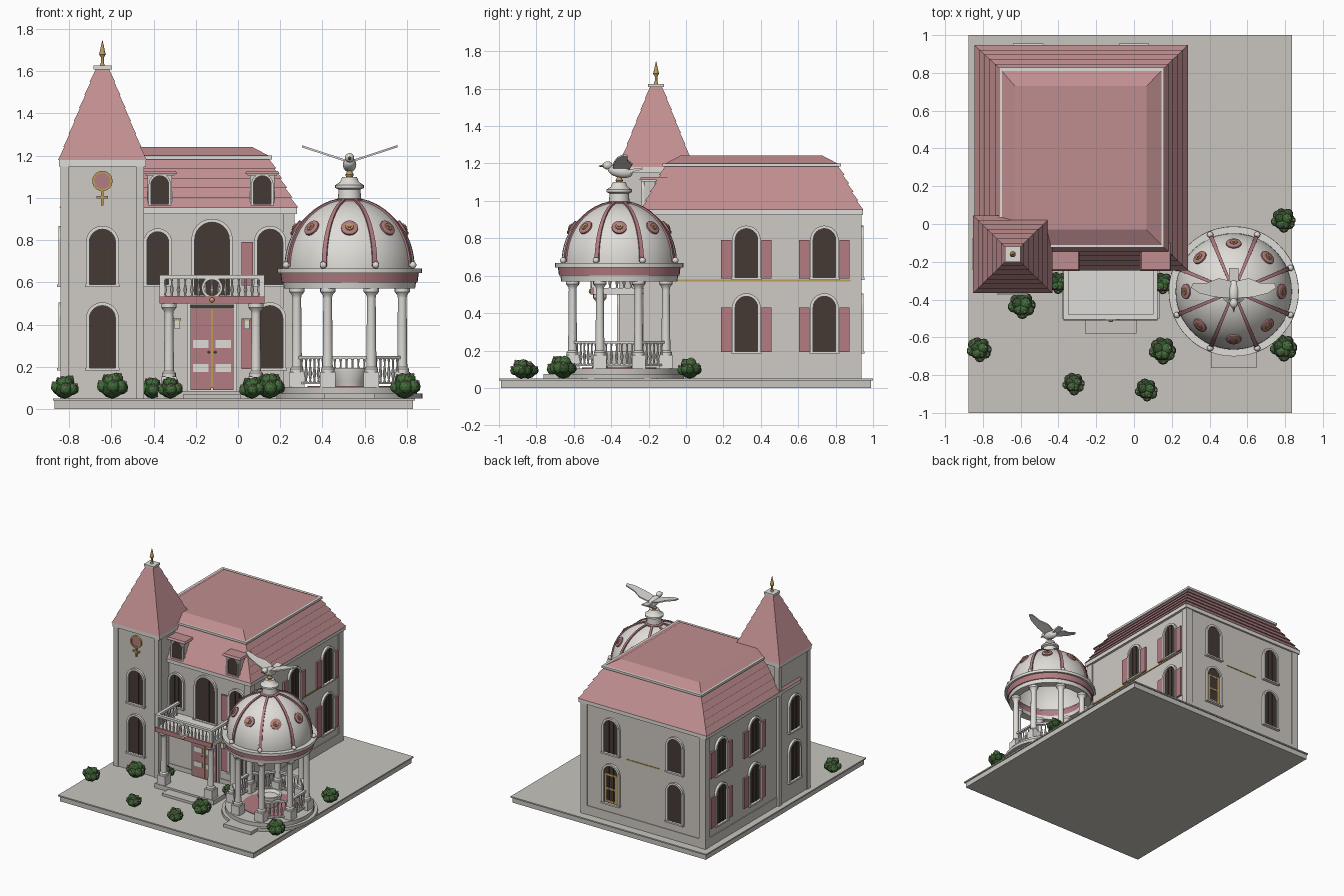
import bpy, bmesh, random
from math import sin, cos, pi, radians
from mathutils import Matrix, Vector

if "Cube" in bpy.data.objects:
    bpy.data.objects.remove(bpy.data.objects["Cube"])
random.seed(4)

COLORS = {"wall_stone": (.62, .59, .55), "white_trim": (.74, .72, .68), "roof_pink": (.53, .27, .28),
          "rose_paint": (.45, .2, .22), "dark_glass": (.06, .042, .033), "gold": (.5, .33, .1),
          "leaf_green": (.055, .15, .04), "leaf_dark": (.035, .09, .028),
          "blossom": (.62, .3, .36), "paving": (.58, .56, .52)}
SLOT = {n: i for i, n in enumerate(COLORS)}
MATS = []
for n, c in COLORS.items():
    m = bpy.data.materials.new(n)
    m.use_nodes = True
    m.diffuse_color = (*c, 1)
    m.node_tree.nodes["Principled BSDF"].inputs["Base Color"].default_value = (*c, 1)
    MATS.append(m)

T = Matrix.Translation
def R(deg, axis="Z"):
    return Matrix.Rotation(radians(deg), 4, axis)


class Part:
    """One named object collecting simple solids."""
    def __init__(self, name):
        self.name, self.bm = name, bmesh.new()

    def paint(self, verts, mat, m=None):
        if m is not None:
            bmesh.ops.transform(self.bm, matrix=m, verts=verts)
        for f in {f for v in verts for f in v.link_faces}:
            f.material_index = SLOT[mat]

    def box(self, mat, x, y, z, m=None):
        self.frustum(mat, (x[0], x[1], y[0], y[1], z[0]), (x[0], x[1], y[0], y[1], z[1]), m)

    def frustum(self, mat, lo, hi, m=None):
        rings = [[self.bm.verts.new((x, y, z)) for x, y in ((a, c), (b, c), (b, d), (a, d))]
                 for a, b, c, d, z in (lo, hi)]
        self.skin(rings, True)
        self.paint(rings[0] + rings[1], mat, m)

    def skin(self, rings, cap):
        n = len(rings[0])
        for p, q in zip(rings, rings[1:]):
            for i in range(n):
                self.bm.faces.new((p[i], p[(i + 1) % n], q[(i + 1) % n], q[i]))
        if cap:
            self.bm.faces.new(rings[0][::-1])
            self.bm.faces.new(rings[-1])

    def lathe(self, mat, profile, m=None, seg=12, cap=True):
        rings = [[self.bm.verts.new((r * cos(2 * pi * i / seg), r * sin(2 * pi * i / seg), z))
                  for i in range(seg)] for r, z in profile]
        self.skin(rings, cap)
        self.paint([v for r in rings for v in r], mat, m)

    def prism(self, mat, outline, y0, y1, m=None):
        rings = [[self.bm.verts.new((x, y, z)) for x, z in outline] for y in (y0, y1)]
        self.skin(rings, True)
        self.paint(rings[0] + rings[1], mat, m)

    def frame(self, mat, outer, inner, y0, y1, m=None):
        rings = [[self.bm.verts.new((x, y, z)) for x, z in o]
                 for o, y in ((outer, y0), (outer, y1), (inner, y1), (inner, y0))]
        self.skin(rings, False)
        self.paint([v for r in rings for v in r], mat, m)

    def ball(self, mat, m, sub=2):
        self.paint(bmesh.ops.create_icosphere(self.bm, subdivisions=sub, radius=1, matrix=m)["verts"], mat)

    def finish(self, smooth=False):
        bmesh.ops.remove_doubles(self.bm, verts=self.bm.verts, dist=.00005)
        bmesh.ops.recalc_face_normals(self.bm, faces=self.bm.faces)
        me = bpy.data.meshes.new(self.name)
        self.bm.to_mesh(me)
        self.bm.free()
        for m in MATS:
            me.materials.append(m)
        ob = bpy.data.objects.new(self.name, me)
        bpy.context.collection.objects.link(ob)
        if smooth:
            bpy.ops.object.select_all(action="DESELECT")
            ob.select_set(True)
            bpy.context.view_layer.objects.active = ob
            bpy.ops.object.shade_smooth_by_angle(angle=radians(35))


def scale(x, y, z):
    return Matrix.Diagonal((x, y, z, 1))

def arch(w, z0, z1, n=12):
    return [(-w, z0), (w, z0)] + [(w * cos(pi * i / n), z1 - w + w * sin(pi * i / n)) for i in range(n + 1)]

def lerp(a, b, t):
    return [p + (q - p) * t for p, q in zip(a, b)]

def courses(part, lo, hi, n, lip):
    """Overlapping rows of roofing between two rectangles (x0, x1, y0, y1, z)."""
    for i in range(n):
        a, b = lerp(lo, hi, i / n), lerp(lo, hi, (i + 1) / n)
        part.frustum("roof_pink", a, (b[0] + lip, b[1] - lip, b[2] + lip, b[3] - lip, b[4]))

BALUSTER = [(.007, 0), (.004, .1), (.009, .35), (.004, .7), (.004, .85), (.007, 1)]
def baluster(part, x, y, z, h):
    part.lathe("white_trim", [(r, k * h) for r, k in BALUSTER], T((x, y, z)), 8)

def column(part, x, y, z0, z1, r, m=None):
    w = r * 1.5
    part.box("white_trim", (x - w, x + w), (y - w, y + w), (z0, z0 + .07))
    part.lathe("white_trim", [(r * 1.35, z0 + .07), (r * 1.35, z0 + .085), (r, z0 + .095), (r * .85, z1 - .05),
                              (r * .95, z1 - .035), (r * 1.5, z1 - .02), (r * 1.5, z1)], T((x, y, 0)), 16)

# Ground slab
p = Part("ground_slab")
p.box("paving", (-.868, .828), (-.99, .99), (0, .04))
p.box("paving", (-.877, .837), (-1, 1), (.04, .05))
p.finish()

# House walls with plinth, corner strips and eaves
p = Part("house_walls")
p.box("wall_stone", (-.82, .26), (-.22, .93), (.05, .95))
p.box("wall_stone", (-.825, .265), (-.225, .935), (.05, .12))
for x in (-.8, .24):
    for y in (-.2, .91):
        p.box("wall_stone", (x - .028, x + .028), (y - .028, y + .028), (.05, .94))
p.box("white_trim", (-.84, .28), (-.24, .945), (.925, .955))
p.box("gold", (.26, .266), (-.2, .88), (.57, .579))
p.box("gold", (-.42, -.13), (.93, .934), (.57, .579))
p.finish()

# Mansard roof and shallow hipped top
p = Part("house_roof")
courses(p, (-.845, .285, -.245, .947, .955), (-.71, .156, -.12, .823, 1.185), 5, .01)
p.box("white_trim", (-.715, .16), (-.125, .828), (1.183, 1.2))
p.frustum("roof_pink", (-.7, .145, -.11, .81, 1.2), (-.63, .066, -.03, .73, 1.242))
p.finish()

# Tower
tx, ty = -.642, -.16
p = Part("tower_walls")
p.box("wall_stone", (tx - .19, tx + .19), (ty - .19, ty + .19), (.05, 1.15))
for sx in (-1, 1):
    for sy in (-1, 1):
        x, y = tx + sx * .178, ty + sy * .178
        p.box("wall_stone", (x - .02, x + .02), (y - .02, y + .02), (.05, 1.15))
p.box("white_trim", (tx - .206, tx + .206), (ty - .2, ty + .2), (1.148, 1.18))
p.finish()
p = Part("tower_roof")
courses(p, (tx - .21, tx + .21, ty - .205, ty + .205, 1.18), (tx - .036, tx + .036, ty - .036, ty + .036, 1.61), 7, .005)
p.box("white_trim", (tx - .042, tx + .042), (ty - .042, ty + .042), (1.608, 1.626))
p.finish()
p = Part("tower_finial")
p.lathe("gold", [(.012, 1.625), (.007, 1.64), (.007, 1.665), (.016, 1.68), (.012, 1.695), (.001, 1.746)], T((tx, ty, 0)))
p.finish(True)

# Ring and cross emblem on the tower front
p = Part("tower_emblem")
m = T((tx, ty - .19, 1.08)) @ R(90, "X")
p.lathe("gold", [(.048, 0), (.048, .015), (.037, .015), (.037, 0)], m, 24)
p.lathe("rose_paint", [(.038, 0), (.038, .008)], m, 24)
p.box("gold", (tx - .006, tx + .006), (ty - .204, ty - .19), (.965, 1.035))
p.box("gold", (tx - .027, tx + .027), (ty - .204, ty - .19), (.998, 1.01))
p.finish()


def window(part, x, y, face, w, z0, z1, shutters=()):
    m = T((x, y, 0)) @ R(face)
    part.prism("dark_glass", arch(w, z0, z1), -.006, .01, m)
    part.frame("white_trim", arch(w + .016, z0 - .008, z1 + .016), arch(w, z0, z1), .005, -.018, m)
    part.box("white_trim", (-w - .02, w + .02), (-.025, 0), (z0 - .012, z0), m)
    for k in (-.33, .33):
        part.box("dark_glass", (k * w - .003, k * w + .003), (-.01, 0), (z0, z1 - w * .1), m)
    for s in shutters:
        c = s * (w + .048)
        part.box("rose_paint", (c - .027, c + .027), (-.014, 0), (z0 - .004, z1 - w), m)

LOWER, UPPER = (.195, .49), (.59, .852)
p = Part("windows")
for z in (LOWER, UPPER):
    for y in (.323, .74):
        window(p, .26, y, 90, .06, *z, (-1, 1))
        window(p, -.82, y, -90, .06, *z, (-1, 1))
    for x in (-.56, 0):
        window(p, x, .93, 180, .06, *z)
    window(p, tx, ty - .19, 0, .062, *z)
    window(p, tx - .19, ty, -90, .062, *z)
    window(p, .152, -.22, 0, .06, *z, (-1,))
window(p, -.38, -.22, 0, .052, .59, .84)
window(p, -.123, -.22, 0, .082, .54, .885)
# Gilded lower window at the back
for x in (-.045, .045):
    p.box("gold", (x - .008, x + .008), (.93, .94), (.2, .42))
for z in (.2, .3, .41):
    p.box("gold", (-.05, .05), (.93, .94), (z, z + .015))
p.finish()

# Dormers
p = Part("dormers")
for x in (-.37, .115):
    p.box("wall_stone", (x - .058, x + .058), (-.225, -.1), (.955, 1.11))
    p.prism("dark_glass", arch(.042, .97, 1.105), -.23, -.2, T((x, 0, 0)))
    p.frame("white_trim", arch(.053, .96, 1.115), arch(.042, .97, 1.105), -.22, -.238, T((x, 0, 0)))
    p.box("white_trim", (x - .07, x + .07), (-.24, -.1), (1.105, 1.113))
    p.frustum("roof_pink", (x - .082, x + .082, -.25, -.1, 1.113), (x - .075, x + .075, -.24, -.1, 1.127))
p.finish()

# Entrance porch, door and lamps
dx = -.123
p = Part("porch")
p.box("paving", (-.38, .135), (-.5, -.22), (.05, .085))
p.box("paving", (dx - .137, dx + .137), (-.58, -.5), (.05, .07))
p.box("white_trim", (-.365, .118), (-.495, -.22), (.5, .535))
p.box("rose_paint", (-.372, .125), (-.51, -.493), (.5, .536))
p.ball("gold", T((dx, -.512, .517)) @ scale(.012, .008, .012))
for x in (-.327, .085):
    column(p, x, -.46, .085, .5, .024)
p.finish(True)
p = Part("front_door")
p.box("white_trim", (dx - .118, dx + .118), (-.235, -.22), (.085, .5))
p.box("dark_glass", (dx - .104, dx + .104), (-.238, -.22), (.478, .495))
p.box("gold", (dx - .004, dx + .004), (-.25, -.22), (.1, .48))
for s in (-1, 1):
    c = dx + s * .053
    p.box("rose_paint", (c - .049, c + .049), (-.245, -.22), (.09, .476))
    for z in (.175, .29):
        p.box("white_trim", (c - .037, c + .037), (-.249, -.24), (z, z + .038))
    p.ball("gold", T((dx + s * .015, -.253, .27)) @ scale(.006, .006, .006))
    lx = dx + s * .165
    p.box("white_trim", (lx - .013, lx + .013), (-.26, -.235), (.38, .42))
    p.box("gold", (lx - .017, lx + .017), (-.265, -.22), (.42, .43))
p.finish()
p = Part("balcony_railing")
p.box("white_trim", (-.372, .125), (-.505, -.48), (.617, .635))
for i in range(15):
    baluster(p, -.345 + i * .0317, -.492, .535, .083)
for x in (-.36, .113):
    p.box("white_trim", (x - .012, x + .012), (-.5, -.22), (.617, .635))
    p.box("white_trim", (x - .012, x + .012), (-.504, -.48), (.535, .635))
    for i in range(6):
        baluster(p, x, -.445 + i * .038, .535, .083)
p.lathe("white_trim", [(.05, 0), (.05, .012), (.038, .012), (.038, 0), (.05, 0)],
        T((dx, -.498, .575)) @ R(90, "X"), 20, False)
p.finish(True)

# Round pavilion
G = T((.528, -.357, 0))
p = Part("pavilion_floor")
p.lathe("paving", [(.345, .05), (.345, .075), (.32, .075), (.32, .105)], G, 48)
p.box("paving", (-.12, .12), (-.405, -.3), (.05, .075), G)
p.lathe("rose_paint", [(.2, .1), (.2, .109)], G, 32)
p.lathe("white_trim", [(.065, .105), (.07, .13), (.088, .18), (.088, .195), (.074, .195), (.06, .175)], G, 24)
p.finish(True)
p = Part("pavilion_columns")
for k in range(8):
    a = radians(22.5 + 45 * k)
    column(p, .528 + .27 * cos(a), -.357 + .27 * sin(a), .105, .575, .024)
p.finish(True)
p = Part("pavilion_railing")
for k in range(8):
    if k == 6:
        continue
    m = G @ R(45 * k)
    for z in ((.118, .128), (.238, .252)):
        p.box("white_trim", (.238, .26), (-.1, .1), z, m)
    for i in range(6):
        v = m @ Vector((.249, -.07 + i * .028, 0))
        baluster(p, v.x, v.y, .128, .11)
p.finish(True)
p = Part("pavilion_ring")
p.lathe("white_trim", [(.25, .57), (.31, .57), (.315, .6), (.25, .6), (.25, .57)], G, 48, False)
p.lathe("rose_paint", [(.25, .6), (.322, .6), (.328, .645), (.25, .645), (.25, .6)], G, 48, False)
p.lathe("white_trim", [(.27, .645), (.344, .645), (.344, .667), (.27, .667), (.27, .645)], G, 48, False)
p.finish(True)
p = Part("pavilion_dome")
shell = [(.308 * cos(radians(e)), .675 + .318 * sin(radians(e))) for e in range(0, 86, 5)]
inner = [(r * .95, z - .012) for r, z in reversed(shell)]
p.lathe("white_trim", [(.308, .66)] + shell + inner, G, 48, False)
p.lathe("rose_paint", [(.068, .975), (.068, .992), (.058, .997)], G, 24)
p.lathe("white_trim", [(.055, .99), (.052, 1.04), (.068, 1.047), (.068, 1.06), (.045, 1.075), (.034, 1.1)], G, 24)
p.lathe("gold", [(.016, 1.1), (.02, 1.11), (.01, 1.13)], G, 12)
p.finish(True)
p = Part("dome_ribs")
for k in range(8):
    m = G @ R(22.5 + 45 * k)
    rings = []
    for e in range(0, 81, 8):
        c, s, w = cos(radians(e)), sin(radians(e)), .012 - .00006 * e
        rings.append([p.bm.verts.new((k * c, y, .675 + (k + .01) * s))
                      for k, y in ((.3, -w), (.317, -w), (.317, w), (.3, w))])
    p.skin(rings, True)
    p.paint([v for r in rings for v in r], "rose_paint", m)
    p.ball("white_trim", m @ T((.325, 0, .682)) @ scale(.017, .017, .017))
    m = G @ R(45 * k) @ T((.308 * cos(.61), 0, .675 + .318 * sin(.61))) @ R(55, "Y")
    p.lathe("rose_paint", [(.04, -.012), (.04, .006), (.034, .01)], m, 16)
    p.lathe("gold", [(.022, .005), (.018, .015)], m, 12)
    p.lathe("rose_paint", [(.01, .01), (.008, .019)], m, 8)
p.finish(True)

# Bird with spread wings on the dome
p = Part("bird_statue")
p.ball("white_trim", G @ T((0, .005, 1.158)) @ R(-12, "X") @ scale(.032, .068, .034), 3)
p.ball("white_trim", G @ T((0, -.062, 1.19)) @ scale(.022, .026, .022), 3)
p.lathe("gold", [(.009, 0), (.001, .03)], G @ T((0, -.082, 1.188)) @ R(95, "X"), 8)
p.frustum("white_trim", (-.018, .018, .05, .07, 1.15), (-.018, .018, .05, .07, 1.168), G)
p.prism("white_trim", [(.05, 1.15), (.05, 1.168), (.125, 1.178), (.125, 1.168)], -.024, .024, G @ R(90))
WING = [(.015, -.035), (.1, -.03), (.18, -.01), (.226, .02), (.215, .045), (.14, .045), (.08, .07), (.015, .055)]
for s in (-1, 1):
    rings = [[p.bm.verts.new((s * x, y, 1.165 + .33 * x + t)) for x, y in WING] for t in (0, .01)]
    p.skin(rings, True)
    p.paint(rings[0] + rings[1], "white_trim", G)
p.finish(True)

# Flowering bushes
BUSHES = [(.79, .02, .066), (.79, -.655, .072), (.15, -.67, .073), (.066, -.88, .06), (-.32, -.845, .06),
          (-.82, -.665, .066), (-.595, -.43, .072), (-.405, -.31, .058), (.15, -.315, .058)]
p = Part("bushes")
for x, y, r in BUSHES:
    p.ball("leaf_dark", T((x, y, .05 + r * .75)) @ scale(r * .8, r * .8, r * .75))
    for k in range(11):
        a, ring = k * 2.4, k < 7
        q = r * (.6 if ring else .3)
        c = Vector((x + q * cos(a), y + q * sin(a), .05 + r * (.75 if ring else 1.2) + random.uniform(-.005, .005)))
        s = r * random.uniform(.38, .46)
        p.ball("leaf_green" if k % 3 else "leaf_dark", T(c) @ scale(s, s, s))
        d = Vector((cos(a) * .6, sin(a) * .6, .75))
        p.ball("white_trim" if k % 4 == 0 else "blossom", T(c + d * s) @ scale(.008, .008, .008), 1)
p.finish()
